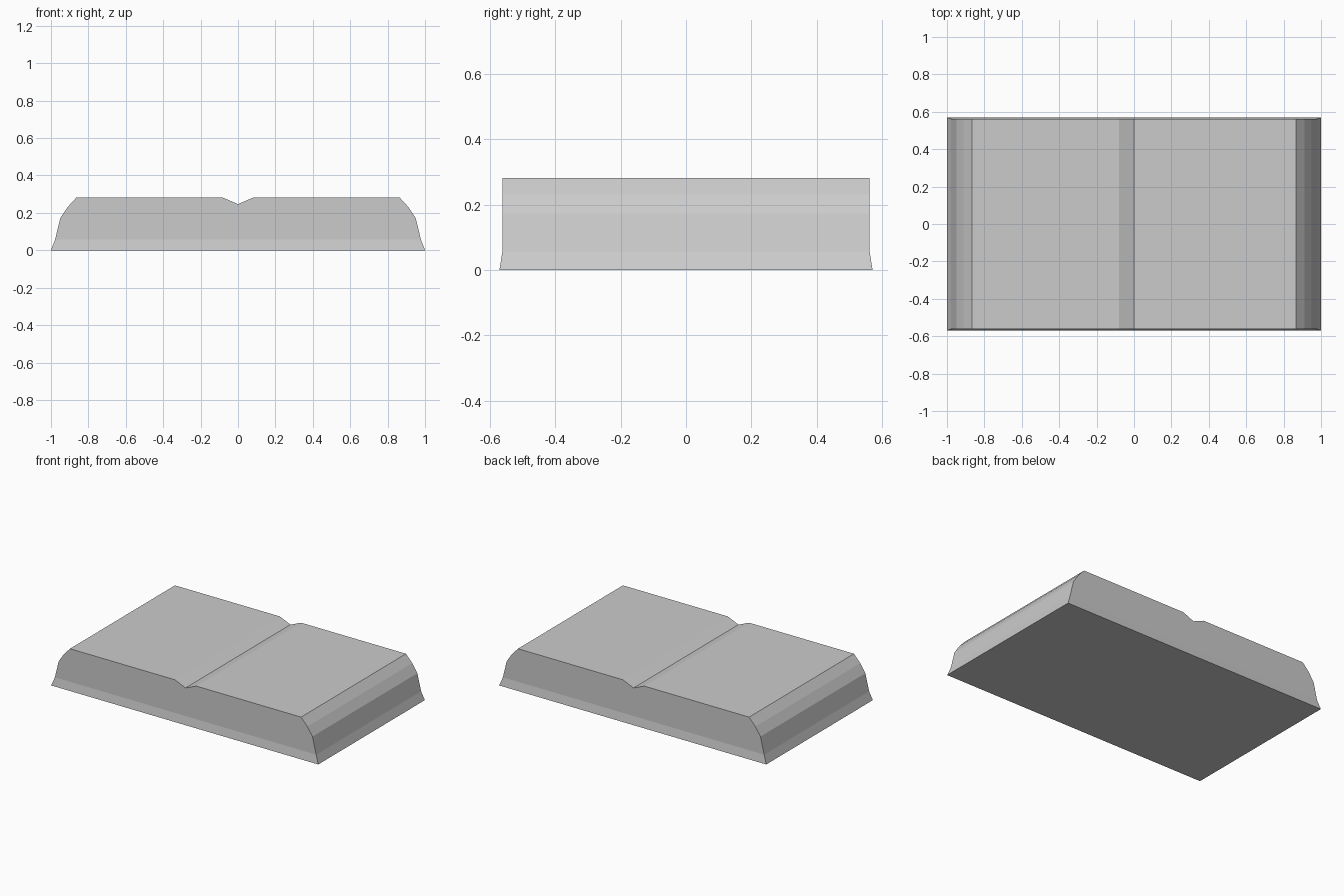
import bpy, bmesh

if "Cube" in bpy.data.objects:
    bpy.data.objects.remove(bpy.data.objects["Cube"])

# Right half of the front outline (x, z), from the flare up to the centre groove
half = [(0.978, 0.057), (0.95, 0.172), (0.912, 0.23), (0.865, 0.281), (0.08, 0.281)]
outline = half + [(0, 0.247)] + [(-x, z) for x, z in reversed(half)]

bm = bmesh.new()

# Upper body: outline extruded front to back
front = [bm.verts.new((x, -0.561, z)) for x, z in outline]
back = [bm.verts.new((x, 0.561, z)) for x, z in outline]
bm.faces.new(front)
bm.faces.new(back[::-1])
for i in range(len(outline) - 1):
    bm.faces.new((front[i], back[i], back[i + 1], front[i + 1]))

# Flared foot and flat underside
foot = [bm.verts.new((x, y, 0)) for x, y in
        ((1, -0.57), (1, 0.57), (-1, 0.57), (-1, -0.57))]
rim = [front[0], back[0], back[-1], front[-1]]
for i in range(4):
    j = (i + 1) % 4
    bm.faces.new((foot[i], foot[j], rim[j], rim[i]))
bm.faces.new(foot[::-1])
bmesh.ops.recalc_face_normals(bm, faces=bm.faces[:])

mesh = bpy.data.meshes.new("grooved_slab")
bm.to_mesh(mesh)
bm.free()
bpy.context.collection.objects.link(bpy.data.objects.new("grooved_slab", mesh))
